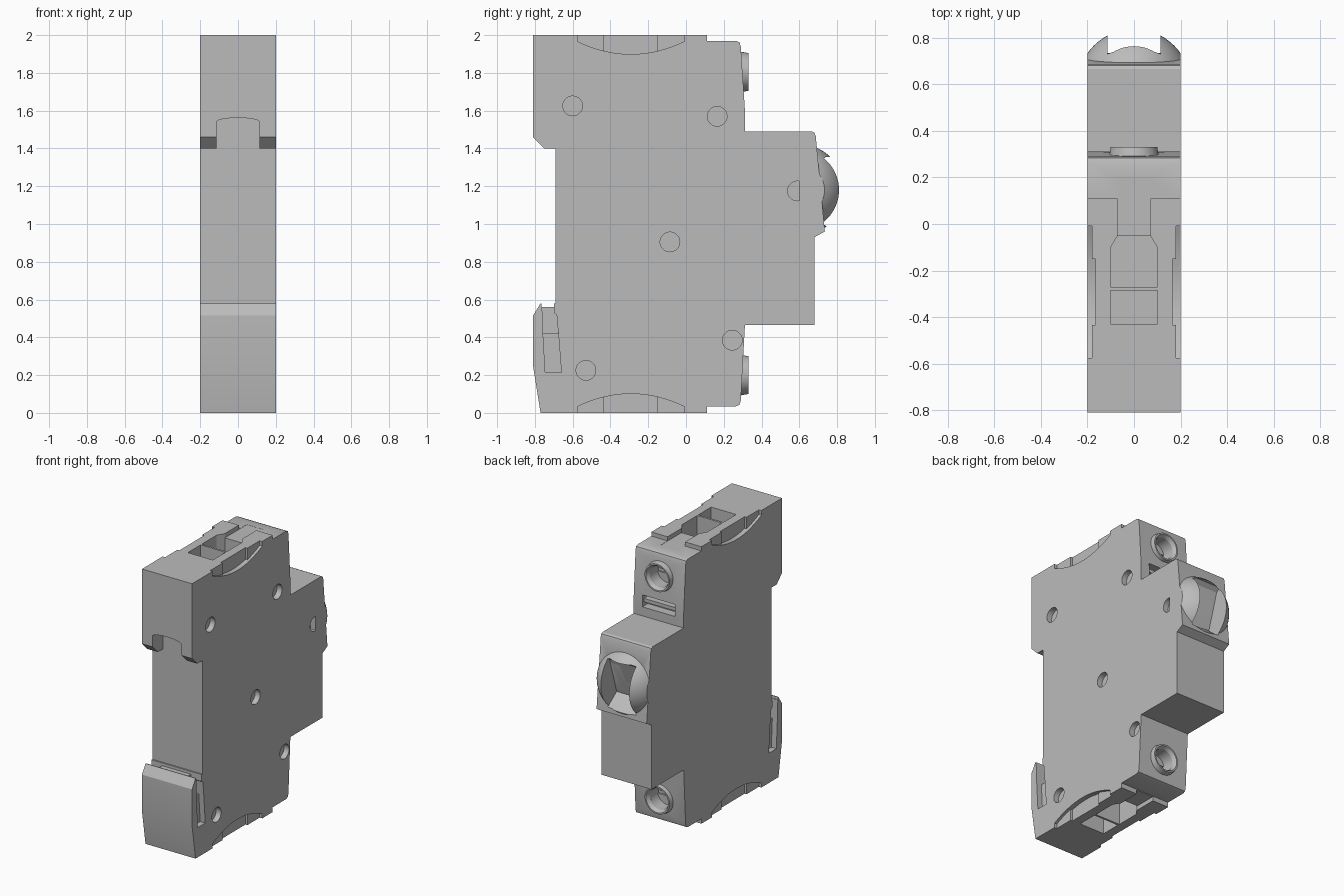
import bpy, bmesh, math
from mathutils import Matrix, Vector

if "Cube" in bpy.data.objects:
    bpy.data.objects.remove(bpy.data.objects["Cube"])

grey = bpy.data.materials.new("housing grey")
grey.use_nodes = True
COLOUR = (0.5, 0.5, 0.5, 1)
grey.diffuse_color = COLOUR
grey.node_tree.nodes["Principled BSDF"].inputs["Base Color"].default_value = COLOUR


def finish(name, bm):
    bmesh.ops.recalc_face_normals(bm, faces=bm.faces)
    me = bpy.data.meshes.new(name)
    bm.to_mesh(me)
    bm.free()
    me.materials.append(grey)
    ob = bpy.data.objects.new(name, me)
    bpy.context.collection.objects.link(ob)
    return ob


def prism(name, pts, lo, hi, place=lambda a, b, t: (t, a, b)):
    """Extrude a 2D outline between lo and hi; place maps it into space."""
    bm = bmesh.new()
    rings = [[bm.verts.new(place(a, b, t)) for a, b in pts] for t in (lo, hi)]
    bm.faces.new(rings[0])
    bm.faces.new(rings[1])
    for i in range(len(pts)):
        j = (i + 1) % len(pts)
        bm.faces.new((rings[0][i], rings[0][j], rings[1][j], rings[1][i]))
    return finish(name, bm)


def along_y(a, b, t):
    return (a, t, b)


def along_z(a, b, t):
    return (a, b, t)


def box(name, x, y, z):
    return prism(name, [(y[0], z[0]), (y[1], z[0]), (y[1], z[1]), (y[0], z[1])], *x)


def disc(name, r, depth, centre, axis, r2=None):
    bm = bmesh.new()
    turn = Vector((0, 0, 1)).rotation_difference(Vector(axis)).to_matrix().to_4x4()
    bmesh.ops.create_cone(bm, cap_ends=True, segments=48, radius1=r,
                          radius2=r2 or r, depth=depth,
                          matrix=Matrix.Translation(centre) @ turn)
    return finish(name, bm)


def select(ob):
    bpy.ops.object.select_all(action="DESELECT")
    ob.select_set(True)
    bpy.context.view_layer.objects.active = ob


def combine(ob, tool, operation="DIFFERENCE", keep=False):
    select(ob)
    mod = ob.modifiers.new("cut", "BOOLEAN")
    mod.operation, mod.solver, mod.object = operation, "EXACT", tool
    bpy.ops.object.modifier_apply(modifier=mod.name)
    if not keep:
        bpy.data.objects.remove(tool)


def smooth(ob):
    select(ob)
    bpy.ops.object.shade_smooth_by_angle(angle=math.radians(25))


# Housing side outline (y, z)
body = prism("housing", [
    (-.81, 2), (.11, 2), (.11, 1.97), (.265, 1.97), (.283, 1.962), (.29, 1.94),
    (.312, 1.6), (.312, 1.49), (.665, 1.49), (.68, 1.483), (.687, 1.465),
    (.735, .96), (.68, .93), (.68, .465), (.312, .465), (.29, .065),
    (.283, .043), (.265, .035), (.11, .035), (.11, 0), (-.77, 0), (-.81, .25),
    (-.81, .515), (-.77, .58), (-.69, .58), (-.69, 1.4), (-.75, 1.4),
    (-.81, 1.46)], -.2, .2)

# Rail notch with arched top in the upper overhang
arch = [(.115 * math.cos(math.pi * i / 8), 1.54 + .022 * math.sin(math.pi * i / 8))
        for i in range(9)]
combine(body, prism("notch", [(-.115, 1.3), (.115, 1.3)] + arch, -.9, -.69, along_y))

# Terminal openings and grip recesses, alike at both ends
for end in (1, -1):
    def level(depth):
        return 1 + end * (1 - depth)

    def span(depth):
        return sorted((level(depth), level(-.1)))

    combine(body, prism("opening", [(-.1, -.27), (.1, -.27), (.1, -.1), (.07, -.05),
                                    (-.07, -.05), (-.1, -.1)], *span(.18), along_z))
    combine(body, box("back_opening", (-.1, .1), (-.43, -.285), span(.18)))
    combine(body, box("channel", (-.07, .07), (-.06, .2), span(.031)))
    curve = []
    for i in range(17):
        t = i / 8 - 1
        curve.append((-.292 + .283 * t, level(.033 + .068 * (1 - t * t))))
    curve += [(-.009, level(-.1)), (-.575, level(-.1))]
    inner = [p for p in curve[4:13]]
    inner += [(inner[-1][0], level(-.1)), (inner[0][0], level(-.1))]
    for side in (1, -1):
        for outline, x in ((curve, .18), (inner, .165)):
            combine(body, prism("grip", outline, *sorted((side * x, side * .3))))

# Rail clip slots on both sides and the thin groove across the clip top
for side in (1, -1):
    combine(body, prism("clip_slot", [(-.765, .65), (-.757, .42), (-.676, .42),
                                      (-.685, .52), (-.7, .53), (-.7, .65)],
                        *sorted((side * .115, side * .3))))
    combine(body, prism("clip_recess", [(-.757, .425), (-.745, .215), (-.66, .215),
                                        (-.676, .425)],
                        *sorted((side * .16, side * .3))))
combine(body, box("clip_groove", (-.3, .3), (-.765, -.7), (.56, .7)))

# Round rivet dimples on one side
for y, z in ((-.6, 1.625), (.165, 1.57), (.59, 1.175), (-.085, .905),
             (.245, .385), (-.53, .225)):
    combine(body, disc("dimple", .052, .08, (.2, y, z), (1, 0, 0)))

# Small label window with a bar across it
combine(body, box("window", (-.13, .13), (.25, .4), (1.555, 1.64)))
bar = box("window_bar", (-.135, .135), (.24, .295), (1.585, 1.61))

# Terminal screw collars with stepped bores
for name, z, tilt in (("upper", 1.805, .065), ("lower", .2, -.065)):
    axis = Vector((0, 1, tilt)).normalized()
    straight = Vector((0, 1, 0))
    collar = disc(name + "_screw_collar", .118, .1, (0, .28, z), straight, .1)
    for r, r2, depth, y in ((.076, .076, .3, .33), (.076, .092, .03, .32)):
        bore = disc("bore", r, depth, (0, y, z), straight, r2)
        combine(body, bore, keep=True)
        combine(collar, bore)
    smooth(collar)
    screw = disc(name + "_screw", .076, .03, (0, .2, z), straight)
    combine(screw, box("screw_slot", (-.1, .1), (.205, .3), (z - .012, z + .012)))
    smooth(screw)

# Domed switch, trimmed to the housing width
bm = bmesh.new()
bmesh.ops.create_uvsphere(bm, u_segments=64, v_segments=32, radius=.244,
                          matrix=Matrix.Translation((0, .594, 1.18)))
dome = finish("switch_dome", bm)
combine(dome, box("trim", (-.2, .2), (.6, .9), (.9, 1.5)), "INTERSECT")

# Finger hollow through the dome
hollow = prism("hollow", [(.9, 1.355), (.74, 1.355), (.71, 1.33), (.63, 1.07),
                          (.74, .99), (.9, .99)], -.113, .113)
combine(body, hollow, keep=True)
combine(dome, hollow)
smooth(dome)
smooth(body)
